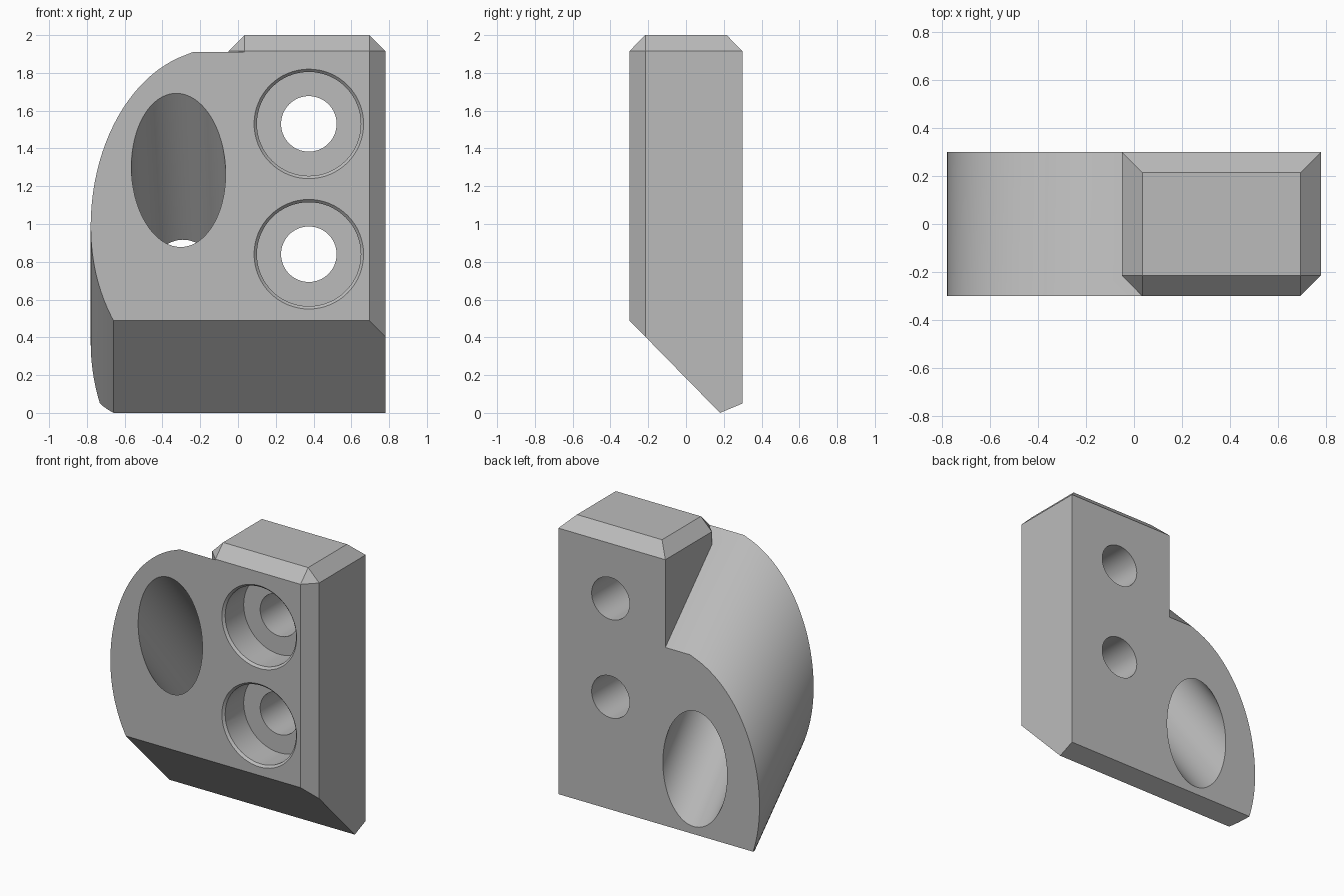
import bpy, bmesh, math
from mathutils import Vector, Matrix

cube = bpy.data.objects.get("Cube")
if cube:
    bpy.data.objects.remove(cube, do_unlink=True)

grey = bpy.data.materials.new("plain grey")
grey.use_nodes = True
colour = (0.5, 0.5, 0.5, 1)
grey.diffuse_color = colour
grey.node_tree.nodes["Principled BSDF"].inputs["Base Color"].default_value = colour


def to_object(name, bm):
    bmesh.ops.recalc_face_normals(bm, faces=bm.faces)
    mesh = bpy.data.meshes.new(name)
    bm.to_mesh(mesh)
    bm.free()
    mesh.materials.append(grey)
    obj = bpy.data.objects.new(name, mesh)
    bpy.context.collection.objects.link(obj)
    return obj


def prism(name, points, sweep):
    """Outline swept along a vector."""
    bm = bmesh.new()
    face = bm.faces.new([bm.verts.new(p) for p in points])
    out = bmesh.ops.extrude_face_region(bm, geom=[face], use_keep_orig=True)
    verts = [v for v in out["geom"] if isinstance(v, bmesh.types.BMVert)]
    bmesh.ops.translate(bm, verts=verts, vec=sweep)
    return to_object(name, bm)


def rod(name, start, end, r_start, r_end, sides=64):
    """Round cutter between two points."""
    start, end = Vector(start), Vector(end)
    axis = end - start
    turn = axis.to_track_quat("Z", "Y").to_matrix().to_4x4()
    bm = bmesh.new()
    bmesh.ops.create_cone(bm, cap_ends=True, segments=sides, radius1=r_start,
                          radius2=r_end, depth=axis.length,
                          matrix=Matrix.Translation((start + end) / 2) @ turn)
    return to_object(name, bm)


def combine(target, other, operation):
    mod = target.modifiers.new("combine", "BOOLEAN")
    mod.operation = operation
    mod.solver = "EXACT"
    mod.object = other
    bpy.ops.object.select_all(action="DESELECT")
    bpy.context.view_layer.objects.active = target
    target.select_set(True)
    bpy.ops.object.modifier_apply(modifier=mod.name)
    bpy.data.objects.remove(other, do_unlink=True)


# Mounting block with chamfered top and front upright edges
half = 0.3
left, right, low, high = -0.05, 0.78, -0.8, 2.0
bm = bmesh.new()
bmesh.ops.create_cube(bm, size=1)
for v in bm.verts:
    v.co = ((right if v.co.x > 0 else left), math.copysign(half, v.co.y),
            (high if v.co.z > 0 else low))
edges = [e for e in bm.edges
         if all(v.co.z > 1 for v in e.verts)
         or (all(v.co.y < 0 for v in e.verts)
             and e.verts[0].co.x == e.verts[1].co.x)]
bmesh.ops.bevel(bm, geom=edges, offset=0.085, segments=1, affect="EDGES")
body = to_object("mounting_block", bm)

# Rounded sleeve, slanting down to the back
cx, cz, rx, top = -0.11, 0.985, 0.67, 1.91
outline = [(0.4, -half, top), (-0.24, -half, top)]
first, last = math.radians(104), math.radians(268)
for i in range(49):
    a = first + (last - first) * i / 48
    rz = 0.94 if math.sin(a) > 0 else 0.867
    outline.append((cx + rx * math.cos(a), -half, min(top - 0.002, cz + rz * math.sin(a))))
outline.append((0.4, -half, cz - 0.867))
sleeve = prism("slanted_sleeve", outline, (0, 2 * half, -0.61))
combine(body, sleeve, "UNION")

# Slanted underside with a small rear facet
under = [(-1, -0.6, 0.796), (-1, 0.18, 0), (-1, 0.6, 0.175),
         (-1, 0.6, -2), (-1, -0.6, -2)]
combine(body, prism("underside_cutter", under, (2, 0, 0)), "DIFFERENCE")

# Wide slanted bore
front, back = Vector((-0.315, -half, 1.285)), Vector((-0.28, half, 0.51))
reach = back - front
combine(body, rod("bore_cutter", front - reach, back + reach, 0.249, 0.249, 96),
        "DIFFERENCE")

# Two screw holes with chamfered counterbores
for z in (0.84, 1.53):
    for y0, y1, r0, r1 in ((-0.4, 0.4, 0.147, 0.147),
                           (-0.4, -0.08, 0.275, 0.275),
                           (-0.315, -0.285, 0.305, 0.275)):
        cutter = rod("screw_cutter", (0.375, y0, z), (0.375, y1, z), r0, r1)
        combine(body, cutter, "DIFFERENCE")

body.name = "clamp_body"
bpy.ops.object.shade_smooth_by_angle(angle=math.radians(25))
